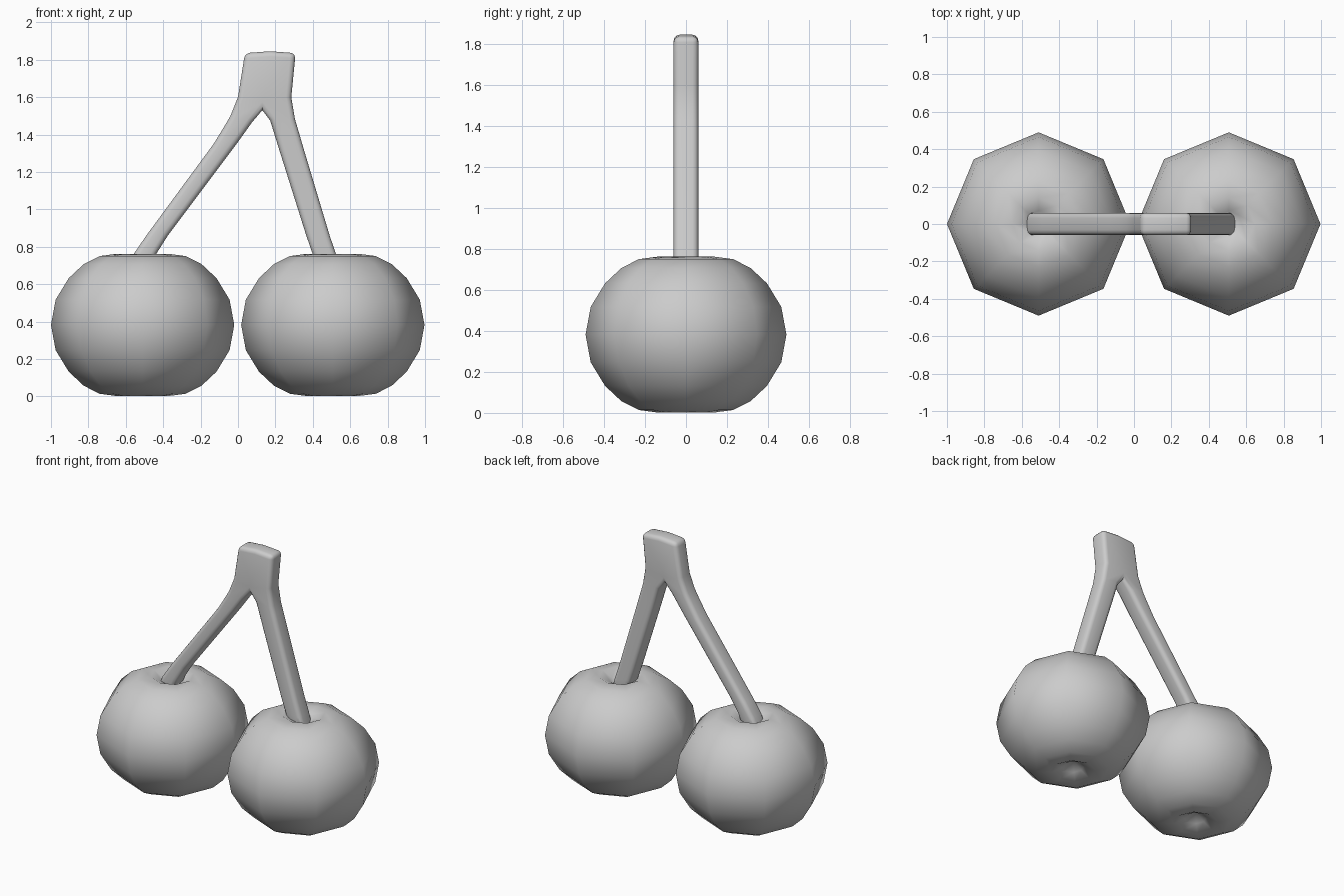
import bpy, bmesh, math

if "Cube" in bpy.data.objects:
    bpy.data.objects.remove(bpy.data.objects["Cube"])


def finish(bm, name, angle):
    bmesh.ops.recalc_face_normals(bm, faces=bm.faces)
    me = bpy.data.meshes.new(name)
    bm.to_mesh(me)
    bm.free()
    ob = bpy.data.objects.new(name, me)
    bpy.context.collection.objects.link(ob)
    bpy.ops.object.select_all(action='DESELECT')
    ob.select_set(True)
    bpy.context.view_layer.objects.active = ob
    bpy.ops.object.shade_smooth_by_angle(angle=math.radians(angle))
    return ob


# Cherries: eight-sided lathe, dimpled at both poles
H = 0.382
half = [(0.49, 0), (0.465, 0.135), (0.395, 0.25), (0.315, 0.325),
        (0.23, 0.368), (0.14, 0.38), (0.07, 0.345)]
profile = [(r, -z) for r, z in reversed(half[1:])] + half


def cherry(name, cx):
    bm = bmesh.new()
    rings = [[bm.verts.new((cx + r * math.cos(k * math.pi / 4),
                            r * math.sin(k * math.pi / 4), H + z))
              for k in range(8)] for r, z in profile]
    for a, b in zip(rings, rings[1:]):
        for k in range(8):
            n = (k + 1) % 8
            bm.faces.new((a[k], a[n], b[n], b[k]))
    for ring, z in ((rings[0], -0.29), (rings[-1], 0.29)):
        tip = bm.verts.new((cx, 0, H + z))
        for k in range(8):
            bm.faces.new((ring[k], ring[(k + 1) % 8], tip))
    return finish(bm, name, 80)


cherry("left_cherry", -0.51)
cherry("right_cherry", 0.507)

# Forked stem: flat strips sharing a centre line, extruded and rounded
T = 0.06
mid = [(0.17, 1.845), (0.14, 1.62), (0.13, 1.53)]
left_out = [(0.037, 1.835), (0.0, 1.60), (-0.04, 1.50), (-0.13, 1.35),
            (-0.49, 0.86), (-0.555, 0.765), (-0.59, 0.68)]
left_in = mid + [(0.075, 1.465), (0.0, 1.36), (-0.375, 0.86), (-0.435, 0.765), (-0.47, 0.68)]
left_out.insert(3, (-0.075, 1.44))
right_out = [(0.308, 1.835), (0.285, 1.60), (0.305, 1.48), (0.32, 1.43),
             (0.355, 1.31), (0.49, 0.86), (0.522, 0.765), (0.545, 0.68)]
right_in = mid + [(0.172, 1.475), (0.22, 1.32), (0.365, 0.86), (0.398, 0.765), (0.425, 0.68)]

bm = bmesh.new()
cache = {}


def vert(p):
    if p not in cache:
        cache[p] = bm.verts.new((p[0], -T, p[1]))
    return cache[p]


for outer, inner in ((left_out, left_in), (right_out, right_in)):
    for i in range(len(outer) - 1):
        bm.faces.new([vert(p) for p in (outer[i], outer[i + 1], inner[i + 1], inner[i])])
bmesh.ops.recalc_face_normals(bm, faces=bm.faces)
front = bm.faces[:]
ext = bmesh.ops.extrude_face_region(bm, geom=front, use_keep_orig=True)
for v in ext['geom']:
    if isinstance(v, bmesh.types.BMVert):
        v.co.y = T
bmesh.ops.recalc_face_normals(bm, faces=bm.faces)


def is_flat(f):
    return abs(f.normal.y) > 0.9


bm.normal_update()
rim = [e for e in bm.edges if len(e.link_faces) == 2
       and is_flat(e.link_faces[0]) != is_flat(e.link_faces[1])]
corners = [e for e in bm.edges if abs(e.verts[0].co.y - e.verts[1].co.y) > T
           and all(abs(v.co.z - 1.835) < 0.003 for v in e.verts)]
bmesh.ops.bevel(bm, geom=rim + corners, offset=0.028, offset_type='OFFSET',
                segments=3, profile=0.5, affect='EDGES', clamp_overlap=False)
finish(bm, "forked_stem", 50)
